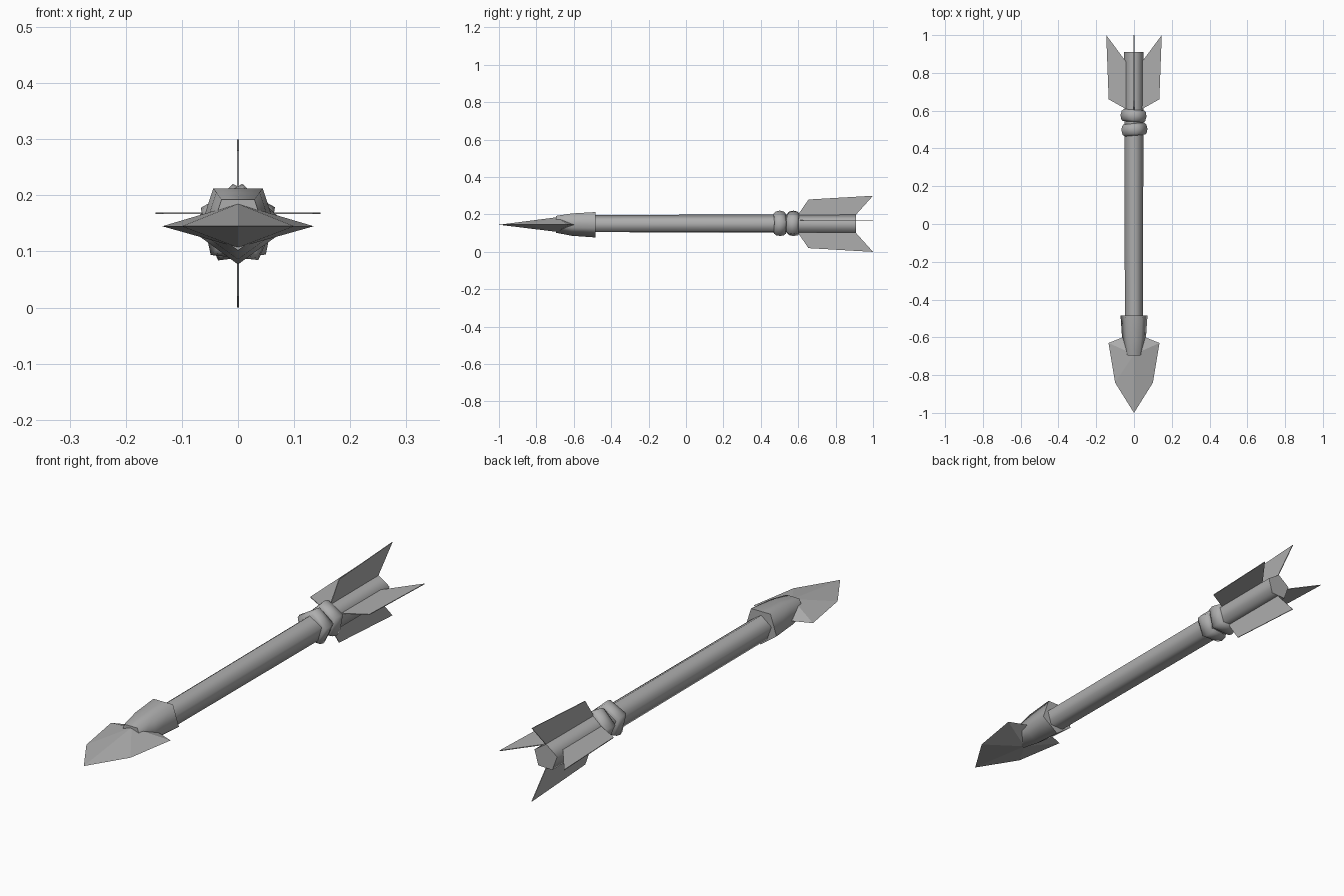
import bpy, bmesh, math
from mathutils import Matrix, Vector

cube = bpy.data.objects.get("Cube")
if cube:
    bpy.data.objects.remove(cube, do_unlink=True)

grey = bpy.data.materials.new("plain grey")
grey.use_nodes = True
colour = (0.42, 0.42, 0.42, 1)
grey.diffuse_color = colour
grey.node_tree.nodes["Principled BSDF"].inputs["Base Color"].default_value = colour

AXIS_Z = 0.147


def finish(name, bm, smooth=False):
    """Turn a bmesh into a named object with the grey material."""
    bmesh.ops.recalc_face_normals(bm, faces=bm.faces)
    mesh = bpy.data.meshes.new(name)
    bm.to_mesh(mesh)
    bm.free()
    mesh.materials.append(grey)
    obj = bpy.data.objects.new(name, mesh)
    bpy.context.collection.objects.link(obj)
    if smooth:
        bpy.ops.object.select_all(action="DESELECT")
        obj.select_set(True)
        bpy.context.view_layer.objects.active = obj
        bpy.ops.object.shade_smooth_by_angle(angle=math.radians(76))
    return obj


def five_sided(name, profile, turn, z=AXIS_Z, tilt=0.0):
    """Loft pentagons along y; profile holds (y, radius), turn points a corner."""
    bm = bmesh.new()
    middle = Vector((0, (profile[0][0] + profile[-1][0]) / 2, z))
    lean = Matrix.Rotation(tilt, 3, "Z")
    loops = []
    for y, radius in profile:
        loop = []
        for i in range(5):
            a = math.radians(turn + 72 * i)
            p = Vector((radius * math.cos(a), y, z + radius * math.sin(a)))
            loop.append(bm.verts.new(middle + lean @ (p - middle)))
        loops.append(loop)
    for a, b in zip(loops, loops[1:]):
        for i in range(5):
            j = (i + 1) % 5
            bm.faces.new((a[i], a[j], b[j], b[i]))
    bm.faces.new(loops[0])
    bm.faces.new(loops[-1])
    return finish(name, bm, True)


def feather(name, outline, direction, z):
    """Thin plate; outline holds (distance from axis, y)."""
    out = Vector(direction)
    side = out.cross(Vector((0, 1, 0))) * 0.0015
    bm = bmesh.new()
    sheets = []
    for s in (-1, 1):
        sheets.append([bm.verts.new(out * r + Vector((0, y, z)) + side * s)
                       for r, y in outline])
    a, b = sheets
    bm.faces.new(a)
    bm.faces.new(b)
    for i in range(len(a)):
        j = (i + 1) % len(a)
        bm.faces.new((a[i], a[j], b[j], b[i]))
    finish(name, bm)


# Shaft, socket and the two binding rings
five_sided("shaft", [(-0.6, 0.05), (0.91, 0.054)], 92)
five_sided("head_socket", [(-0.695, 0.05), (-0.61, 0.066), (-0.485, 0.075)], -90, 0.152)
for name, y, turn, tilt in (("front_binding", 0.5, 84, 0.09), ("rear_binding", 0.573, 97, -0.07)):
    five_sided(name, [(y - 0.032, 0.058), (y - 0.022, 0.068), (y, 0.073),
                      (y + 0.022, 0.068), (y + 0.032, 0.058)], turn, AXIS_Z + 0.001, tilt)

# Arrowhead: a ridged blade with a thin rim
bm = bmesh.new()
rim = [bm.verts.new((x, y, 0.145)) for x, y in
       ((0, -1), (0.1, -0.84), (0.135, -0.63), (0.06, -0.6),
        (-0.06, -0.6), (-0.135, -0.63), (-0.1, -0.84))]
for z in (0.185, 0.107):
    ridge = bm.verts.new((0, -0.69, z))
    for i in range(len(rim)):
        bm.faces.new((rim[i], rim[(i + 1) % len(rim)], ridge))
finish("arrowhead", bm)

# Feathers on four sides
side_outline = [(0.03, 0.6), (0.045, 0.61), (0.134, 0.66), (0.147, 1), (0.043, 0.86), (0.03, 0.86)]
upright_outline = [(0.03, 0.6), (0.05, 0.6), (0.13, 0.655), (0.15, 1), (0.05, 0.91), (0.03, 0.91)]
feather("left_feather", side_outline, (1, 0, 0), 0.168)
feather("right_feather", side_outline, (-1, 0, 0), 0.168)
feather("top_feather", upright_outline, (0, 0, 1), 0.15)
feather("bottom_feather", upright_outline, (0, 0, -1), 0.15)
